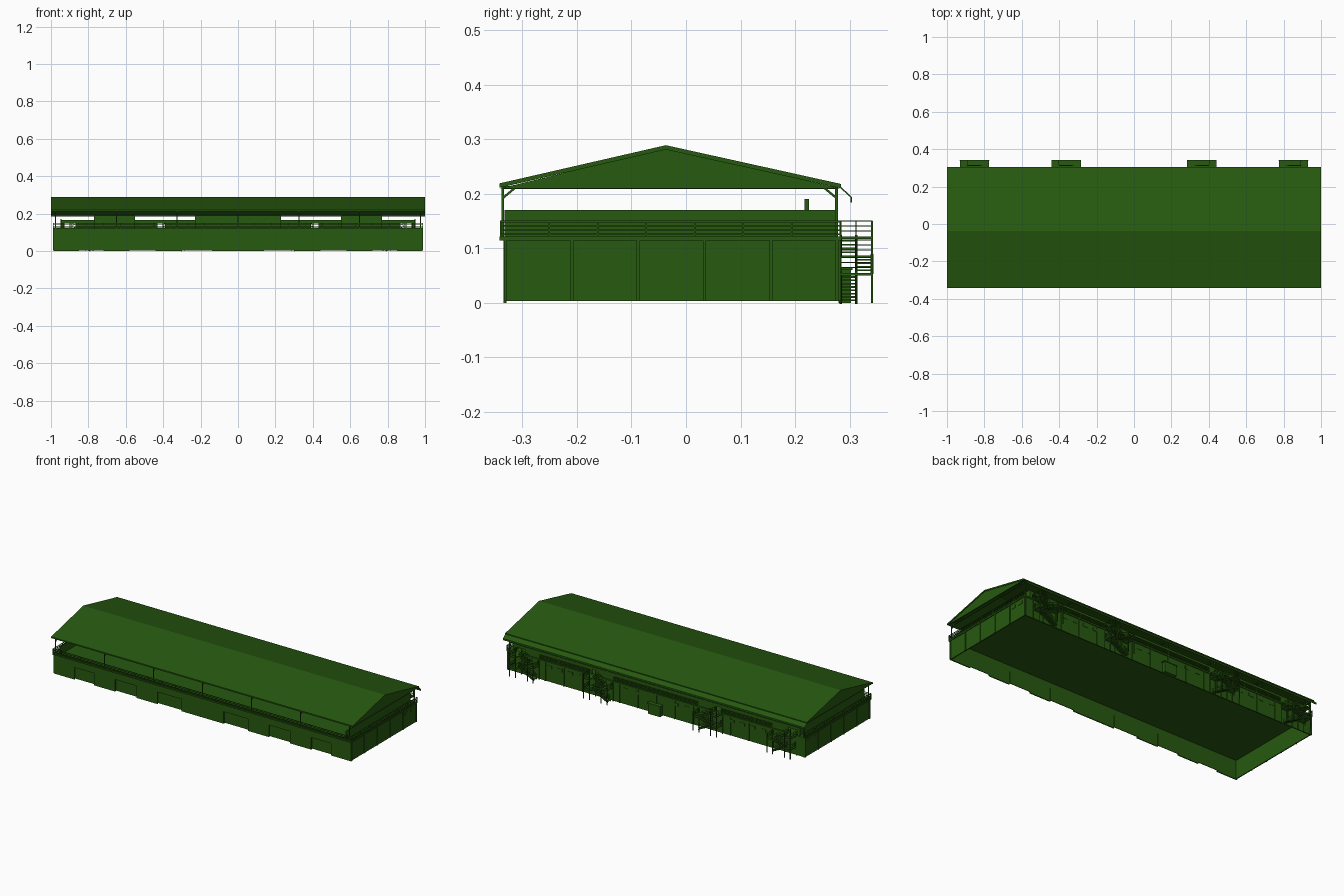
import bpy, bmesh, math
from mathutils import Vector

if "Cube" in bpy.data.objects:
    bpy.data.objects.remove(bpy.data.objects["Cube"])

green = bpy.data.materials.new("dark_green")
green.diffuse_color = (0.02, 0.10, 0.005, 1)
green.use_nodes = True
green.node_tree.nodes["Principled BSDF"].inputs["Base Color"].default_value = green.diffuse_color


class Part:
    """Collects boxes, bars and extruded profiles into one named object."""
    def __init__(self, name):
        self.name, self.bm = name, bmesh.new()

    def box(self, x0, x1, y0, y1, z0, z1):
        vs = bmesh.ops.create_cube(self.bm, size=1)["verts"]
        for v in vs:
            v.co = Vector((x0 if v.co.x < 0 else x1,
                           y0 if v.co.y < 0 else y1,
                           z0 if v.co.z < 0 else z1))
        return self

    def bar(self, a, b, w=0.003):
        a, b = Vector(a), Vector(b)
        d = b - a
        q = d.to_track_quat('Z', 'Y')
        vs = bmesh.ops.create_cube(self.bm, size=1)["verts"]
        for v in vs:
            v.co = q @ Vector((v.co.x * w, v.co.y * w, v.co.z * d.length)) + (a + b) / 2
        return self

    def extrude_x(self, yz, x0, x1):
        f = self.bm.faces.new([self.bm.verts.new((x0, y, z)) for y, z in yz])
        r = bmesh.ops.extrude_face_region(self.bm, geom=[f])
        for v in r["geom"]:
            if isinstance(v, bmesh.types.BMVert):
                v.co.x = x1
        return self

    def extrude_y(self, xz, y0, y1):
        f = self.bm.faces.new([self.bm.verts.new((x, y0, z)) for x, z in xz])
        r = bmesh.ops.extrude_face_region(self.bm, geom=[f])
        for v in r["geom"]:
            if isinstance(v, bmesh.types.BMVert):
                v.co.y = y1
        return self

    def done(self):
        bmesh.ops.recalc_face_normals(self.bm, faces=self.bm.faces)
        me = bpy.data.meshes.new(self.name)
        self.bm.to_mesh(me)
        self.bm.free()
        ob = bpy.data.objects.new(self.name, me)
        me.materials.append(green)
        bpy.context.collection.objects.link(ob)
        return ob


X, YF, YB, T = 0.985, -0.335, 0.28, 0.006
DECK = 0.122

# Ground storey: front wall with recessed gates, plain side and back walls
gates = [(-0.85, -0.72), (-0.58, -0.44), (-0.30, -0.14),
         (0.14, 0.30), (0.44, 0.58), (0.72, 0.85)]
front, gate = Part("front_wall"), Part("gates")
edge = -X
for a, b in gates:
    front.box(edge, a, YF, YF + T, 0, 0.115)
    front.box(a, b, YF, YF + T, 0.072, 0.115)
    gate.box(a - 0.003, b + 0.003, YF + 0.008, YF + 0.011, 0.003, 0.075)
    edge = b
front.box(edge, X, YF, YF + T, 0, 0.115).done()
gate.done()
walls = Part("side_and_back_walls")
for s in (-1, 1):
    walls.box(s * (X - T), s * X, YF + T, YB, 0.003, 0.115)
walls.box(-X + T, X - T, YB - T, YB, 0.003, 0.115).done()

# Pilasters on sides and back
pil = Part("pilasters")
for s in (-1, 1):
    for i in range(6):
        y = -0.331 + i * 0.1217
        pil.box(s * X, s * (X + 0.004), y - 0.003, y + 0.003, 0.003, 0.115)
for i in range(17):
    x = -0.98 + i * 0.1225
    pil.box(x - 0.003, x + 0.003, YB, YB + 0.004, 0.003, 0.115)
pil.done()

# Small windows high on the walls, back porch
win = Part("windows")
for s in (-1, 1):
    for a, b in ((0.17, 0.20), (0.227, 0.258)):
        win.box(s * X, s * (X + 0.002), a, b, 0.083, 0.10)
    for x in (0.13, 0.2, 0.50, 0.57, 0.64, 0.71):
        win.box(s * x - 0.016, s * x + 0.016, YB, YB + 0.002, 0.083, 0.10)
win.done()
Part("back_porch").box(-0.04, 0.04, YB, 0.303, 0, 0.06).box(
    -0.045, 0.045, YB, 0.305, 0.06, 0.065).done()

# Upper deck
Part("deck").box(-0.99, 0.99, -0.342, 0.285, 0.114, DECK).done()

# Upper storey: low side walls, back wall with passages to the stairs
up = Part("upper_walls")
for s in (-1, 1):
    up.box(s * 0.945, s * 0.95, -0.333, 0.277, DECK, 0.17)
edge = -0.95
for a, b in ((-0.93, -0.87), (-0.43, -0.39), (0.39, 0.43), (0.87, 0.93)):
    up.box(edge, a, 0.271, 0.277, DECK, 0.167)
    up.box(a, b, 0.271, 0.277, 0.15, 0.167)
    edge = b
up.box(edge, 0.95, 0.271, 0.277, DECK, 0.167).done()
panels = Part("upper_panels")
for a, b in ((-0.77, -0.55), (-0.23, 0.23), (0.55, 0.77)):
    panels.box(a, b, 0.217, 0.226, DECK, 0.19)
panels.done()

# Deck railing on front and sides
rail = Part("deck_railing")
heights = (0.126, 0.133, 0.141, 0.149)
yr, xr = -0.340, 0.988
for z in heights:
    rail.bar((-xr, yr, z), (xr, yr, z))
    for s in (-1, 1):
        rail.bar((s * xr, yr, z), (s * xr, 0.283, z))
for i in range(23):
    x = -xr + i * 2 * xr / 22
    rail.bar((x, yr, 0.115), (x, yr, 0.150))
for s in (-1, 1):
    for i in range(1, 8):
        y = yr + i * 0.089
        rail.bar((s * xr, y, 0.115), (s * xr, y, 0.150))
# Back railing between the stair openings
for a, b in ((-0.77, -0.44), (-0.28, 0.28), (0.44, 0.77)):
    for z in heights:
        rail.bar((a, 0.283, z), (b, 0.283, z))
    for k in range(5):
        x = a + (b - a) * k / 4
        rail.bar((x, 0.283, DECK), (x, 0.283, 0.150))
rail.done()

# Roof posts with diagonal braces
posts = Part("roof_posts")
for i in range(7):
    x = -0.975 + i * 0.325
    for y, s in ((-0.336, 1), (0.276, -1)):
        posts.bar((x, y, DECK), (x, y, 0.212), 0.005)
        posts.bar((x, y, 0.192), (x, y + s * 0.024, 0.212), 0.004)
    posts.box(x - 0.003, x + 0.003, -0.336, 0.276, 0.209, 0.214)
posts.done()

# Gabled roof shell, end gables and back eave flap
Part("roof").extrude_x([(-0.342, 0.211), (-0.342, 0.219), (-0.037, 0.289), (0.284, 0.218),
                        (0.284, 0.210), (-0.037, 0.281)], -1, 1).done()
gable = Part("gables")
for s in (-1, 1):
    gable.extrude_x([(-0.340, 0.210), (-0.037, 0.283), (0.282, 0.210)], s * 0.99, s * 0.997)
gable.done()
Part("eave_flap").extrude_x([(0.281, 0.216), (0.304, 0.194), (0.304, 0.184),
                             (0.302, 0.184), (0.302, 0.193), (0.281, 0.212)], -1, 1).done()


# Switchback stairs; u runs from 0 to 1 along the stair, d sets its direction
def stairs(name, xa, xb):
    p = Part(name)
    X_ = lambda u: xa + (xb - xa) * u
    yi, ym, yo = 0.284, 0.312, 0.341

    def flight(u0, z0, u1, z1, y0, y1, n):
        for k in range(n):
            ua, ub = u0 + (u1 - u0) * k / n, u0 + (u1 - u0) * (k + 1) / n
            z = z0 + (z1 - z0) * (k + 1) / n
            p.box(*sorted((X_(ua), X_(ub))), y0, y1, z - 0.003, z)
        for y in (y0, y1):
            p.bar((X_(u0), y, z0), (X_(u1), y, z1), 0.005)
            for h in (0.010, 0.019, 0.028):
                p.bar((X_(u0), y, z0 + h), (X_(u1), y, z1 + h), 0.002)

    def landing(u0, u1, z):
        xs = sorted((X_(u0), X_(u1)))
        p.box(*xs, yi, yo, z - 0.005, z)
        ue = u0 if u0 in (0, 1) else u1
        for h in (0.010, 0.019, 0.028):
            p.bar((xs[0], yo, z + h), (xs[1], yo, z + h), 0.002)
            p.bar((X_(ue), yi, z + h), (X_(ue), yo, z + h), 0.002)

    flight(0.1, 0.0, 0.75, 0.055, yi, ym, 9)
    landing(0.75, 1, 0.055)
    flight(0.75, 0.055, 0.25, 0.087, ym, yo, 5)
    landing(0, 0.25, 0.087)
    flight(0.25, 0.087, 0.75, DECK, yi, ym, 5)
    landing(0.75, 1, DECK)
    for u, top in ((0, 0.116), (0.25, 0.116), (0.75, 0.150), (1, 0.150)):
        p.bar((X_(u), yo, 0), (X_(u), yo, top), 0.004)
        p.bar((X_(u), yi, 0), (X_(u), yi, top), 0.003)
    p.done()


for i, (a, b) in enumerate(((-0.775, -0.93), (-0.285, -0.44), (0.285, 0.44), (0.775, 0.93))):
    stairs(f"stairs_{i + 1}", a, b)
